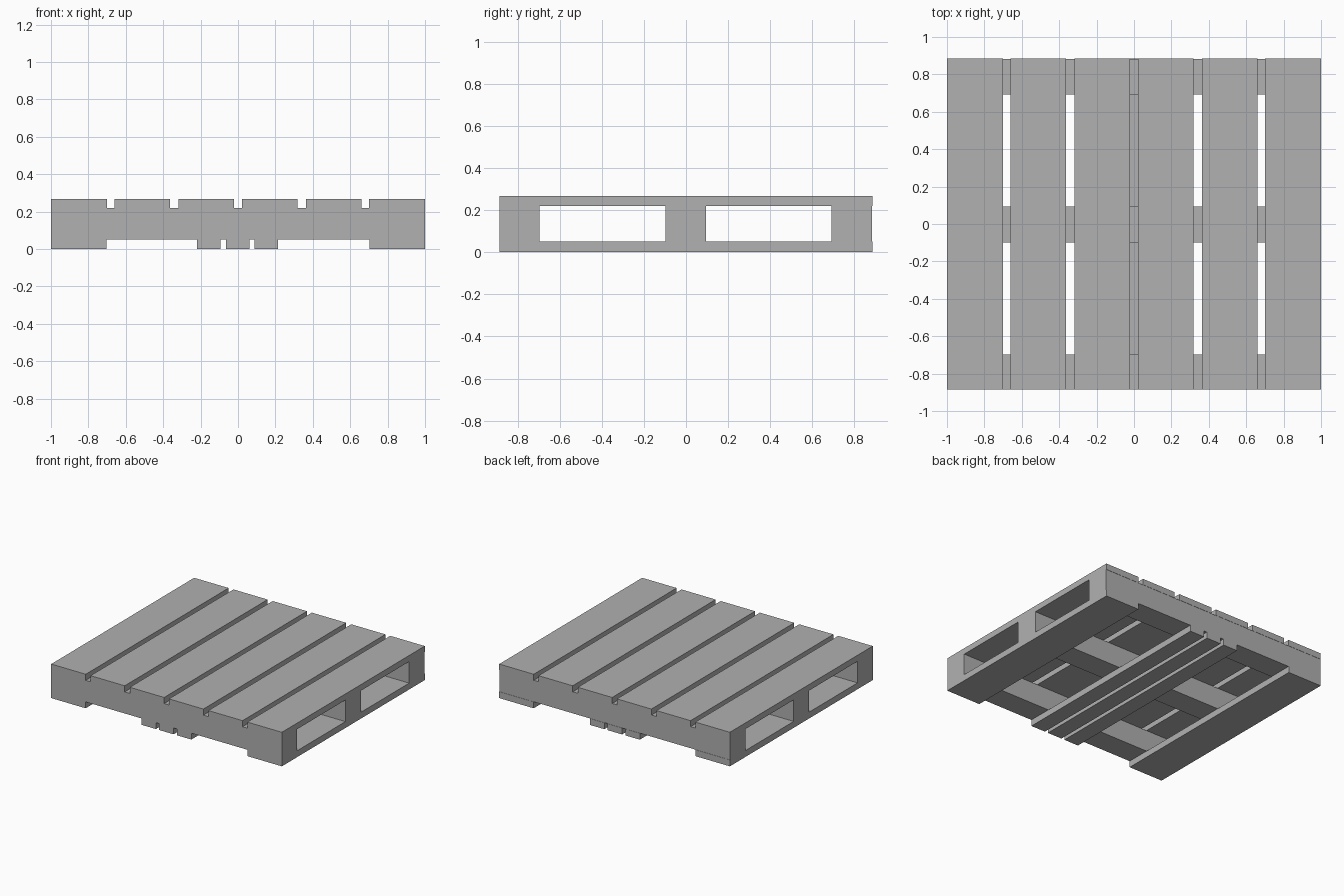
import bpy

if "Cube" in bpy.data.objects:
    bpy.data.objects.remove(bpy.data.objects["Cube"])

# Mid grey for every board
grey = bpy.data.materials.new("grey_wood")
grey.diffuse_color = (0.44, 0.44, 0.44, 1)
grey.use_nodes = True
grey.node_tree.nodes["Principled BSDF"].inputs["Base Color"].default_value = grey.diffuse_color

def box(name, x, y, z):
    """Box from (min, max) ranges on each axis."""
    bpy.ops.mesh.primitive_cube_add(size=1, location=[sum(r) / 2 for r in (x, y, z)])
    ob = bpy.context.object
    ob.name = name
    ob.scale = [r[1] - r[0] for r in (x, y, z)]
    bpy.ops.object.transform_apply(location=False, rotation=False, scale=True)
    ob.data.materials.append(grey)
    return ob

Y = (-0.885, 0.885)
Z_LOW, Z_MID, Z_TOP = 0.05, 0.219, 0.267

# Six deck boards, mirrored about the centre gap
for i, (a, b) in enumerate([(0.021, 0.319), (0.363, 0.659), (0.701, 1.0)], 1):
    box(f"deck_board_right_{i}", (a, b), Y, (Z_MID, Z_TOP))
    box(f"deck_board_left_{i}", (-b, -a), Y, (Z_MID, Z_TOP))

# Three bearers running across, under the deck
for name, y in [("front", (-0.885, -0.697)), ("middle", (-0.098, 0.094)), ("back", (0.692, 0.883))]:
    box(f"{name}_bearer", (-1, 1), y, (Z_LOW, Z_MID))

# Wide outer bottom boards
box("bottom_board_left", (-1, -0.702), Y, (0, Z_LOW))
box("bottom_board_right", (0.702, 1), Y, (0, Z_LOW))

# Three narrow centre bottom slats
for i in range(3):
    x = -0.219 + i * 0.154
    box(f"bottom_slat_{i + 1}", (x, x + 0.126), Y, (0, Z_LOW))
